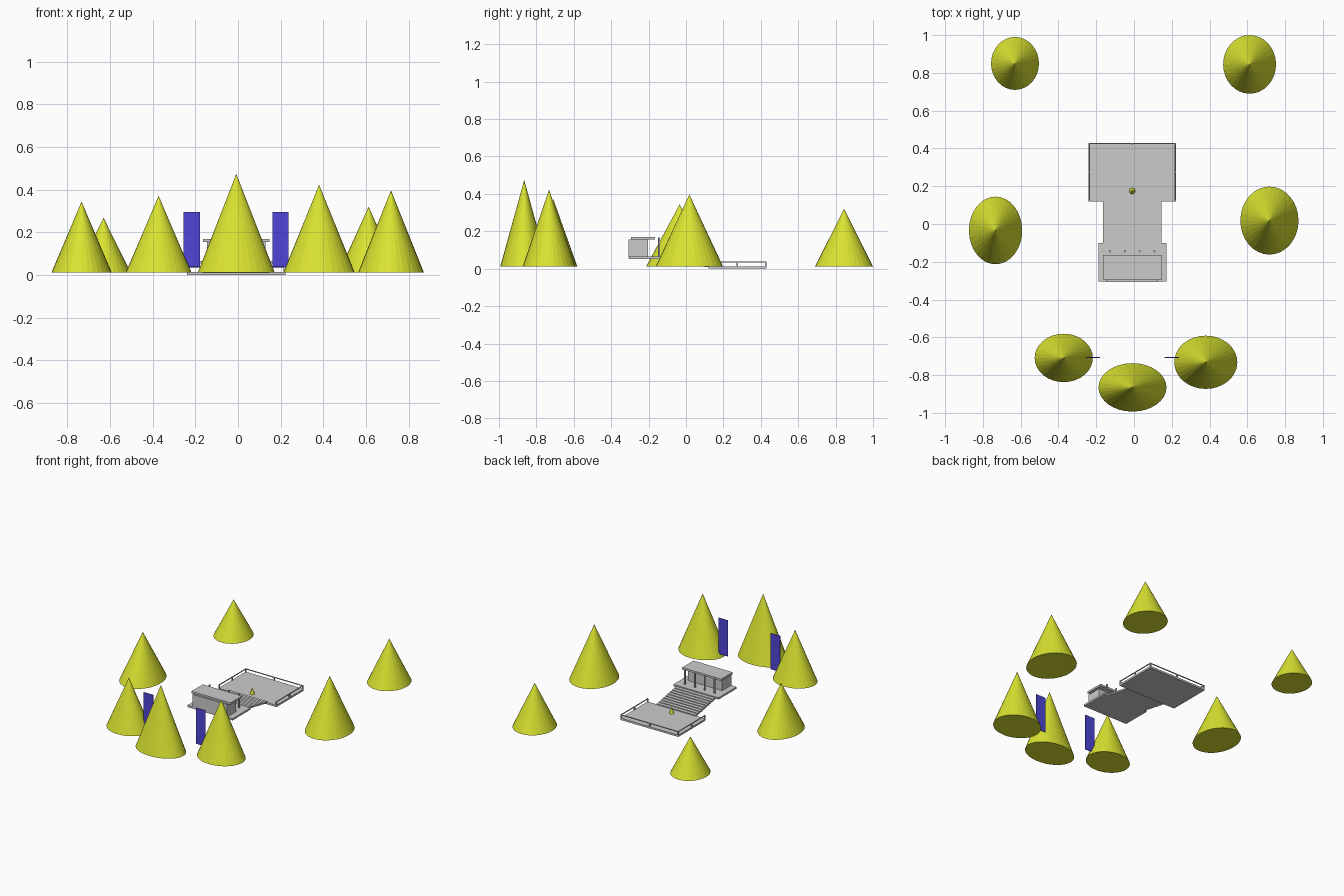
import bpy, bmesh
from mathutils import Matrix

if "Cube" in bpy.data.objects:
    bpy.data.objects.remove(bpy.data.objects["Cube"])

CX = -0.009  # centre line of the terrace and building


def material(name, rgb):
    m = bpy.data.materials.new(name)
    m.diffuse_color = (*rgb, 1)
    m.use_nodes = True
    m.node_tree.nodes["Principled BSDF"].inputs["Base Color"].default_value = m.diffuse_color
    return m


GREEN = material("foliage", (0.70, 0.77, 0.03))
BLUE = material("water", (0.08, 0.06, 0.68))


def finish(name, bm, mat=None):
    me = bpy.data.meshes.new(name)
    bm.to_mesh(me)
    bm.free()
    ob = bpy.data.objects.new(name, me)
    bpy.context.collection.objects.link(ob)
    if mat:
        me.materials.append(mat)
    return ob


def box(name, x0, x1, y0, y1, z0, z1, mat=None):
    bm = bmesh.new()
    m = Matrix.Translation(((x0 + x1) / 2, (y0 + y1) / 2, (z0 + z1) / 2)) \
        @ Matrix.Diagonal((x1 - x0, y1 - y0, z1 - z0, 1))
    bmesh.ops.create_cube(bm, size=1, matrix=m)
    return finish(name, bm, mat)


def cone(name, x, y, rx, ry, z0, z1, mat=None, top=0.0, sides=32):
    bm = bmesh.new()
    m = Matrix.Translation((x, y, (z0 + z1) / 2)) @ Matrix.Diagonal((rx, ry, z1 - z0, 1))
    bmesh.ops.create_cone(bm, cap_ends=True, segments=sides, radius1=1, radius2=top,
                          depth=1, matrix=m)
    return finish(name, bm, mat)


# Surrounding hills: x, y, x radius, y radius, top height
hills = [(-0.63, 0.85, 0.127, 0.14, 0.268), (0.612, 0.845, 0.14, 0.155, 0.32),
         (-0.733, -0.034, 0.141, 0.179, 0.344), (0.717, 0.018, 0.154, 0.18, 0.397),
         (-0.372, -0.709, 0.154, 0.128, 0.371), (0.38, -0.732, 0.167, 0.141, 0.423),
         (-0.008, -0.865, 0.18, 0.128, 0.474)]
for i, (x, y, rx, ry, h) in enumerate(hills):
    cone(f"hill_{i + 1}", x, y, rx, ry, 0.012, h, GREEN)

# Waterfall panels between the front hills
for side, x in (("left", -0.217), ("right", 0.199)):
    box(f"waterfall_{side}", x - 0.038, x + 0.038, -0.71, -0.705, 0.038, 0.296, BLUE)

# Lower terrace and its small tree
TX, Y0, Y1 = 0.231, 0.12, 0.43
box("lower_terrace", CX - TX, CX + TX, Y0, Y1, 0, 0.013)
cone("small_tree", CX, 0.175, 0.016, 0.016, 0.013, 0.06, GREEN, sides=16)

# Railing along the sides and the back
RX, RB, t = TX - 0.004, Y1 - 0.004, 0.004
for side, s in (("left", -1), ("right", 1)):
    x = CX + s * RX
    box(f"rail_{side}", x - 0.003, x + 0.003, Y0, RB + 0.003, 0.033, 0.038)
    for i, y in enumerate((Y0 + t, 0.273, RB)):
        box(f"rail_post_{side}_{i + 1}", x - t, x + t, y - t, y + t, 0.013, 0.038)
box("rail_back", CX - RX, CX + RX, RB - 0.003, RB + 0.003, 0.033, 0.038)
box("rail_post_back", CX - t, CX + t, RB - t, RB + t, 0.013, 0.038)

# Stairs of overlapping slabs
N, SY0, SY1 = 9, 0.125, -0.10
run = (SY0 - SY1) / N
for i in range(N):
    z = 0.015 + (i + 1) * 0.0048
    y = SY0 - i * run
    box(f"step_{i + 1}", CX - 0.155, CX + 0.155, y - run * 1.05, y, z - 0.01, z)

# Upper terrace, pavilion, roof and columns
box("upper_terrace", CX - 0.18, CX + 0.18, -0.305, -0.10, 0.053, 0.066)
box("pavilion_body", CX - 0.137, CX + 0.137, -0.308, -0.203, 0.06, 0.157)
box("pavilion_roof", CX - 0.156, CX + 0.156, -0.295, -0.165, 0.155, 0.169)
for i in range(4):
    cone(f"column_{i + 1}", CX - 0.118 + i * 0.0787, -0.144, 0.006, 0.006,
         0.066, 0.168, top=1.0, sides=16)
